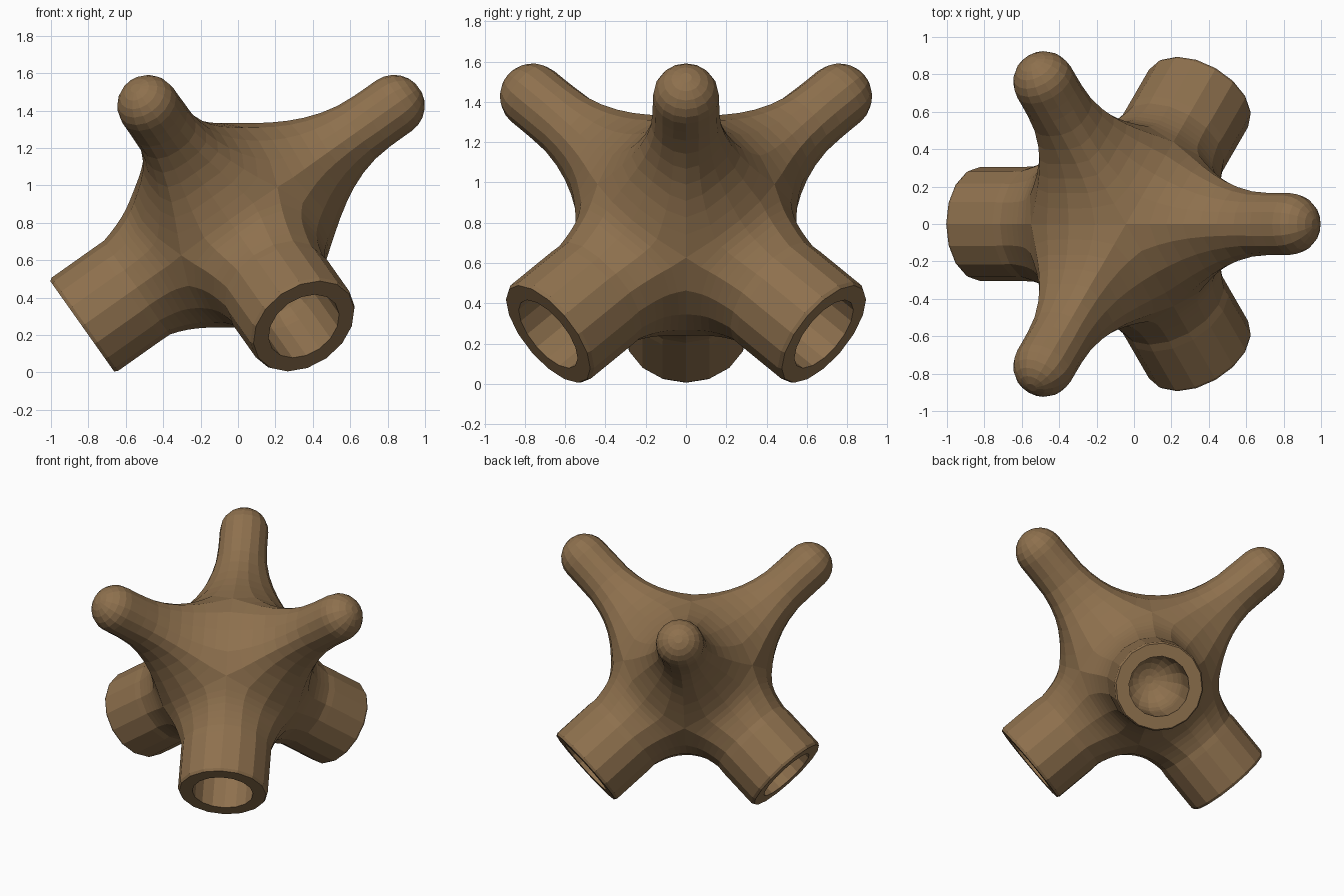
import bpy, bmesh, math
from mathutils import Vector

if "Cube" in bpy.data.objects:
    bpy.data.objects.remove(bpy.data.objects["Cube"])

SIDES = 16          # sides of every arm
STEPS = 7           # rings in the blend between body and arm
CENTRE = Vector((-0.043, 0, 0.806))

# three mutually perpendicular axes: horns point up them, tubes point down them
AXES = [Vector((math.cos(a) * math.sqrt(2 / 3), math.sin(a) * math.sqrt(2 / 3), math.sqrt(1 / 3)))
        for a in (0, math.tau / 3, 2 * math.tau / 3)]


def body_radius(d):
    """Saddle distance: a little slimmer at the horn side, fuller at the tube side."""
    return 0.548 - 0.0115 * sum(d.dot(a) for a in AXES)


def bezier(p, q, r, s, t):
    u = 1 - t
    return p * u**3 + q * 3 * u * u * t + r * 3 * u * t * t + s * t**3


def arc(dist, radius, a0, a1, n, flip=1):
    """Points of a rounded end as (distance along the arm, radius)."""
    return [(dist + flip * radius * math.sin(a0 + (a1 - a0) * i / n),
             radius * math.cos(a0 + (a1 - a0) * i / n)) for i in range(n + 1)]


def add_arm(bm, A, U, V, start_handle, end_handle, profile):
    """Sweep from the square body boundary into round rings along the arm."""
    end_d, end_r = profile[0]
    columns = []
    for k in range(SIDES):
        f = math.tau * k / SIDES
        c, s = math.cos(f), math.sin(f)
        m = max(abs(c), abs(s))
        around = U * c + V * s
        d = (A + around / m).normalized()
        start = d * body_radius(d)
        # tangent crosses the boundary towards this arm
        side = Vector((0, 0, 0))
        n = 0
        for w, axis in ((c, U), (s, V)):
            if abs(w) > m - 1e-4:
                side += axis * math.copysign(1, w)
                n += 1
        tan = (A - side / n).normalized()
        end = A * end_d + around * end_r
        col = [bezier(start, start + tan * start_handle, end - A * end_handle, end, i / STEPS)
               for i in range(STEPS + 1)]
        col += [A * x + around * r for x, r in profile[1:]]
        columns.append([bm.verts.new(CENTRE + p) for p in col])
        for v in columns[-1][:STEPS]:
            v.select = True      # mark the blend for smoothing
    for k in range(SIDES):
        a, b = columns[k], columns[(k + 1) % SIDES]
        for i in range(len(a) - 1):
            bm.faces.new((a[i], b[i], b[i + 1], a[i + 1]))
    bm.faces.new([col[-1] for col in columns])


def relax(verts, factor):
    """Move each vertex towards (or away from) the mean of its neighbours."""
    moved = []
    for v in verts:
        near = [e.other_vert(v).co for e in v.link_edges]
        moved.append(v.co.lerp(sum(near, Vector()) / len(near), factor))
    for v, co in zip(verts, moved):
        v.co = co


# horn: slim shaft with a round tip
horn = [(0.93, 0.166), (1.0, 0.165)] + arc(1.074, 0.165, 0, math.radians(80), 5)
# tube: straight outside, flat rim, bore with a rounded bottom
tube = [(0.66, 0.306), (0.81, 0.306), (0.95, 0.306), (0.968, 0.296), (0.968, 0.207)]
tube += arc(0.70, 0.207, 0, math.radians(82), 6, flip=-1)

bm = bmesh.new()
for k in range(3):
    H, U, V = AXES[k], AXES[(k + 1) % 3], AXES[(k + 2) % 3]
    add_arm(bm, H, U, V, 0.22, 0.25, horn)
    add_arm(bm, -H, U, V, 0.11, 0.12, tube)
bmesh.ops.remove_doubles(bm, verts=bm.verts, dist=0.0005)
bmesh.ops.recalc_face_normals(bm, faces=bm.faces)
# relax the ridges where the arms flow together, without shrinking
blend = [v for v in bm.verts if v.select]
for _ in range(12):
    relax(blend, 0.5)
    relax(blend, -0.52)

mesh = bpy.data.meshes.new("six_way_connector")
bm.to_mesh(mesh)
bm.free()
obj = bpy.data.objects.new("six_way_connector", mesh)
bpy.context.collection.objects.link(obj)

brown = bpy.data.materials.new("brown")
brown.diffuse_color = (0.27, 0.163, 0.075, 1)
brown.use_nodes = True
brown.node_tree.nodes["Principled BSDF"].inputs["Base Color"].default_value = brown.diffuse_color
mesh.materials.append(brown)
